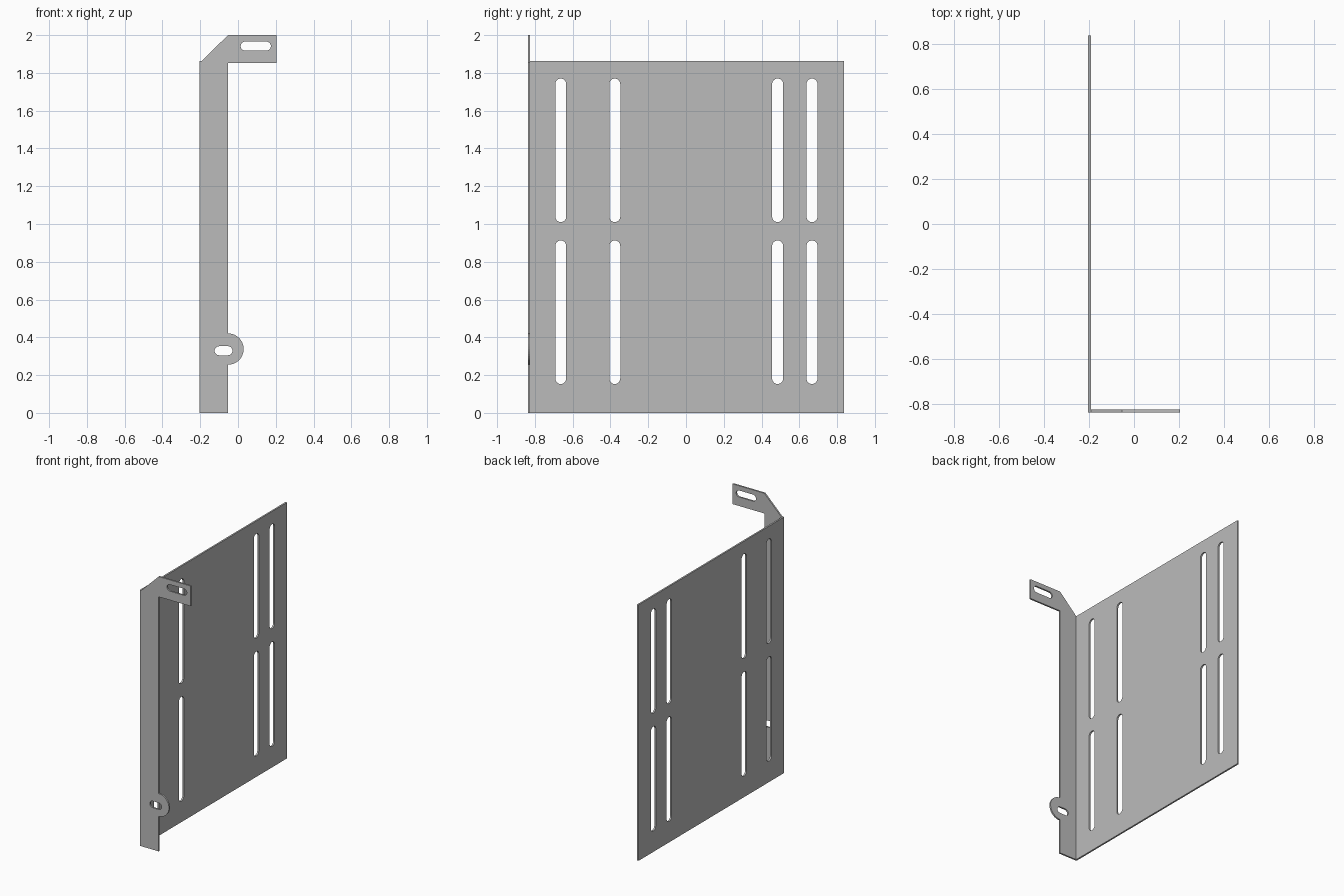
import bpy, bmesh, math
from mathutils import Matrix

if "Cube" in bpy.data.objects:
    bpy.data.objects.remove(bpy.data.objects["Cube"])

T = 0.012                                  # sheet thickness
X0, X1 = -0.204, 0.204
Y0, Y1 = -0.837, 0.837

steel = bpy.data.materials.new("grey_steel")
steel.diffuse_color = (0.5, 0.5, 0.5, 1)
steel.use_nodes = True
steel.node_tree.nodes["Principled BSDF"].inputs["Base Color"].default_value = steel.diffuse_color


def arc(cx, cy, r, a0, a1, n=20):
    return [(cx + r * math.cos(math.radians(a0 + (a1 - a0) * i / n)),
             cy + r * math.sin(math.radians(a0 + (a1 - a0) * i / n)))
            for i in range(n + 1)]


def slot(u0, u1, v0, v1):
    """Round-ended slot filling the given rectangle."""
    r = min(u1 - u0, v1 - v0) / 2
    if u1 - u0 > v1 - v0:
        c = (v0 + v1) / 2
        return arc(u1 - r, c, r, -90, 90, 12) + arc(u0 + r, c, r, 90, 270, 12)
    c = (u0 + u1) / 2
    return arc(c, v1 - r, r, 0, 180, 12) + arc(c, v0 + r, r, 180, 360, 12)


def sheet(name, outline, holes, matrix):
    """Flat sheet with holes, made from a filled and extruded 2D curve."""
    curve = bpy.data.curves.new(name + "_profile", 'CURVE')
    curve.dimensions = '2D'
    curve.fill_mode = 'BOTH'
    curve.extrude = T / 2
    for loop in [outline] + holes:
        s = curve.splines.new('POLY')
        s.points.add(len(loop) - 1)
        for p, (u, v) in zip(s.points, loop):
            p.co = (u, v, 0, 1)
        s.use_cyclic_u = True
    temp = bpy.data.objects.new(name + "_temp", curve)
    bpy.context.collection.objects.link(temp)
    bpy.context.view_layer.update()
    deps = bpy.context.evaluated_depsgraph_get()
    mesh = bpy.data.meshes.new_from_object(temp.evaluated_get(deps))
    bpy.data.objects.remove(temp)
    bm = bmesh.new()
    bm.from_mesh(mesh)
    bmesh.ops.remove_doubles(bm, verts=bm.verts, dist=1e-5)
    bm.transform(matrix)
    bmesh.ops.recalc_face_normals(bm, faces=bm.faces)
    for f in bm.faces:
        f.smooth = False
        f.material_index = 0
    bm.to_mesh(mesh)
    bm.free()
    mesh.materials.clear()
    mesh.materials.append(steel)
    mesh.name = name
    obj = bpy.data.objects.new(name, mesh)
    bpy.context.collection.objects.link(obj)
    return obj


# Large slotted panel: profile (y, z), thickness along x
panel_outline = [(Y0 + T, 0), (Y1, 0), (Y1, 1.863), (Y0 + T, 1.863)]
panel_slots = [slot(y - 0.029, y + 0.029, z0, z0 + 0.76)
               for y in (-0.663, -0.377, 0.485, 0.667)
               for z0 in (0.153, 1.01)]
to_panel = Matrix(((0, 0, 1, X0 + T / 2), (1, 0, 0, 0), (0, 1, 0, 0), (0, 0, 0, 1)))
sheet("slotted_panel", panel_outline, panel_slots, to_panel)

# Bent side flange with hook tab and round ear: profile (x, z), thickness along y
E = -0.053
flange_outline = ([(X0, 0), (E, 0)] + arc(E, 0.338, 0.083, -90, 90) +
                  [(E, 1.853), (X1, 1.853), (X1, 2), (E, 2),
                   (X0 + T, 1.863), (X0, 1.863)])
flange_slots = [slot(0.014, 0.174, 1.918, 1.966),
                slot(-0.124, -0.029, 0.305, 0.353)]
to_flange = Matrix(((1, 0, 0, 0), (0, 0, -1, Y0 + T / 2), (0, 1, 0, 0), (0, 0, 0, 1)))
sheet("mounting_flange", flange_outline, flange_slots, to_flange)
